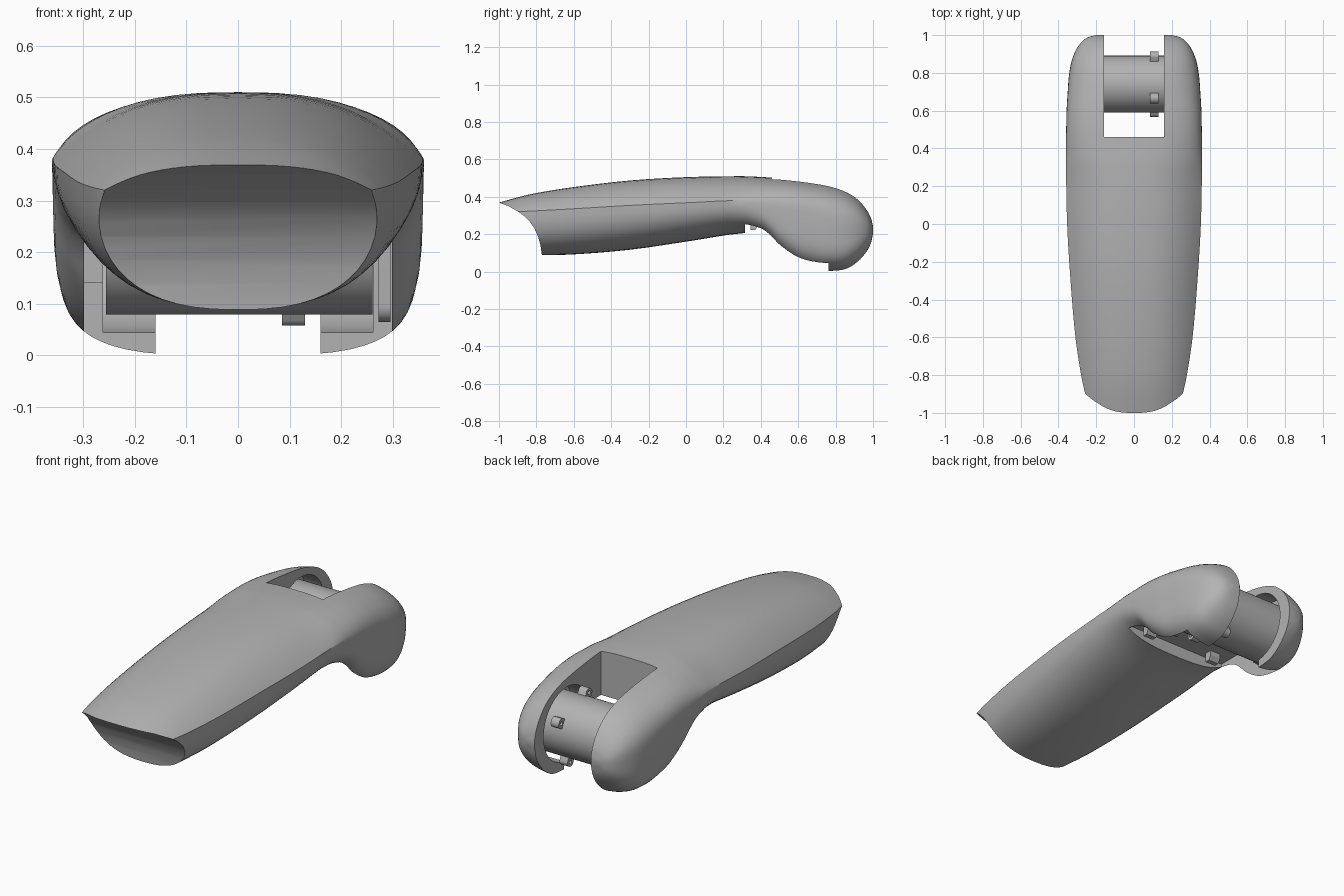
import bpy, bmesh, math
from mathutils import Vector, Matrix

cube = bpy.data.objects.get("Cube")
if cube:
    bpy.data.objects.remove(cube, do_unlink=True)

grey = bpy.data.materials.new("plain_grey")
grey.use_nodes = True
COLOUR = (0.45, 0.45, 0.45, 1)
grey.diffuse_color = COLOUR
grey.node_tree.nodes["Principled BSDF"].inputs["Base Color"].default_value = COLOUR


def make(name, bm):
    bmesh.ops.recalc_face_normals(bm, faces=bm.faces)
    me = bpy.data.meshes.new(name)
    bm.to_mesh(me)
    bm.free()
    me.materials.append(grey)
    ob = bpy.data.objects.new(name, me)
    bpy.context.collection.objects.link(ob)
    return ob


def prism(name, profile, x0, x1):
    """Extrude a (y, z) outline along x."""
    bm = bmesh.new()
    f = bm.faces.new([bm.verts.new((x0, y, z)) for y, z in profile])
    ext = bmesh.ops.extrude_face_region(bm, geom=[f])["geom"]
    bmesh.ops.translate(bm, vec=(x1 - x0, 0, 0),
                        verts=[v for v in ext if isinstance(v, bmesh.types.BMVert)])
    return make(name, bm)


def circle(cy, cz, r, n=64):
    return [(cy + r * math.cos(2 * math.pi * i / n), cz + r * math.sin(2 * math.pi * i / n))
            for i in range(n)]


def rect(y0, y1, z0, z1):
    return [(y0, z0), (y1, z0), (y1, z1), (y0, z1)]


def select(ob):
    bpy.ops.object.select_all(action='DESELECT')
    ob.select_set(True)
    bpy.context.view_layer.objects.active = ob


def cut(ob, cutter):
    """Subtract the cutter, then discard it."""
    cutter.hide_render = True
    mod = ob.modifiers.new("cut", 'BOOLEAN')
    mod.operation, mod.solver, mod.object = 'DIFFERENCE', 'EXACT', cutter
    select(ob)
    bpy.ops.object.modifier_apply(modifier=mod.name)
    bpy.data.objects.remove(cutter, do_unlink=True)


def smooth(ob, angle=35):
    select(ob)
    bpy.ops.object.shade_smooth_by_angle(angle=math.radians(angle))


# Body sections: y, top z, crease z, bottom z, half width
KEYS = [(-1.06, .352, .308, .088, .215), (-.9, .397, .32, .087, .258), (-.8, .42, .325, .088, .28),
        (-.6, .452, .336, .092, .31), (-.3, .487, .354, .117, .336), (0, .505, .368, .16, .354),
        (.3, .51, .38, .205, .36), (.4, .506, .365, .195, .36), (.45, .503, .355, .16, .36),
        (.5, .5, .345, .105, .359), (.6, .49, .32, .035, .357), (.7, .477, .295, .004, .351),
        (.78, .462, .27, 0, .345), (.86, .434, .25, .012, .331), (.92, .395, .237, .05, .308),
        (.965, .342, .23, .1, .276), (.99, .293, .226, .15, .24), (1, .25, .225, .2, .2)]


def spline(t):
    i = min(int(t), len(KEYS) - 2)
    f = t - i
    out = []
    for c in range(5):
        a, b = KEYS[i], KEYS[i + 1]
        p, n = KEYS[max(i - 1, 0)], KEYS[min(i + 2, len(KEYS) - 1)]
        if c == 0:
            out.append(a[0] + (b[0] - a[0]) * f)
            continue
        d = b[0] - a[0]
        m0 = (b[c] - p[c]) / (b[0] - p[0]) * d
        m1 = (n[c] - a[c]) / (n[0] - a[0]) * d
        out.append((2*f**3 - 3*f**2 + 1) * a[c] + (f**3 - 2*f**2 + f) * m0
                   + (3*f**2 - 2*f**3) * b[c] + (f**3 - f**2) * m1)
    return out


def ease(y, a, b):
    f = max(0, min(1, (y - a) / (b - a)))
    return f * f * (3 - 2 * f)


# Lofted shell: creased arch in front, rounded lobes at the back
Q, SUB = 14, 4
bm = bmesh.new()
rings = []
for s in range((len(KEYS) - 1) * SUB + 1):
    y, zt, zc, zb, hw = spline(s / SUB)
    k = ease(y, .2, .62)
    up_m, lo_n, lo_m = 1 + 1.5 * k, 2.5 + k, 2.4 + 2.4 * k - 1.6 * ease(y, .8, 1)
    ring = []
    for i in range(4 * Q):
        a = math.pi / 2 * i / Q
        c, sn = math.cos(a), math.sin(a)
        if i % Q == 0:
            c, sn = round(c), round(sn)
        n, m, h = (2.7, up_m, zt - zc) if sn >= 0 else (lo_n, lo_m, zc - zb)
        x = math.copysign(abs(c) ** (2 / n), c) * hw
        z = zc + math.copysign(abs(sn) ** (2 / m), sn) * h
        ring.append(bm.verts.new((x, y, z)))
    rings.append(ring)
for r0, r1 in zip(rings, rings[1:]):
    for i in range(4 * Q):
        j = (i + 1) % (4 * Q)
        bm.faces.new((r0[i], r0[j], r1[j], r1[i]))
bm.faces.new(rings[0])
bm.faces.new(rings[-1])
body = make("body_shell", bm)

# Concave scoop at the front end
scoop = [(-1.3, -.2), (-.77, -.2), (-.77, .085), (-.778, .14), (-.79, .185), (-.81, .23),
         (-.835, .267), (-.865, .297), (-.9, .322), (-.95, .35), (-1, .369), (-1, .7), (-1.3, .7)]
cut(body, prism("scoop_cutter", scoop, -.6, .6))

# Gap between lobes, hub recesses, and the pocket beneath
AY, AZ = .74, .23
cut(body, prism("gap_cutter", rect(.46, 1.2, -.2, .8), -.16, .16))
cut(body, prism("recess_cutter", circle(AY, AZ, .187), -.262, .262))
cut(body, prism("pocket_cutter", rect(.315, .762, -.2, .27), -.298, .298))
smooth(body)

# Hub between the lobes
hub = prism("hub", circle(AY, AZ, .151), -.256, .261)
smooth(hub)

# Four drilled lugs around the hub
lug = [(-.025, .13), (.025, .13)] + [(.025 * math.cos(math.pi * i / 10),
                                     .17 + .02 * math.sin(math.pi * i / 10)) for i in range(11)]
for i in range(4):
    ob = prism("hub_lug_%d" % (i + 1), lug, .085, .13)
    cut(ob, prism("hole_cutter", circle(0, .168, .01, 16), 0, .3))
    ob.data.transform(Matrix.Translation((0, AY, AZ))
                      @ Matrix.Rotation(math.radians(27 + 90 * i), 4, 'X'))
    smooth(ob)

# Latch pin, spacer block and small hooks in the pocket
pin = [(.66 + .03 * math.cos(a), .095 + .03 * math.sin(a))
       for a in [math.pi + math.pi * i / 10 for i in range(11)]] + [(.69, .29), (.63, .29)]
smooth(prism("latch_pin", pin, .272, .296))
prism("spacer_block", rect(.6, .7, .14, .29), -.3, -.262)
for side in (-1, 1):
    prism("hook", [(.345, .28), (.345, .222), (.37, .222), (.385, .245), (.385, .28)],
          side * .2 - .03, side * .2 + .03)
